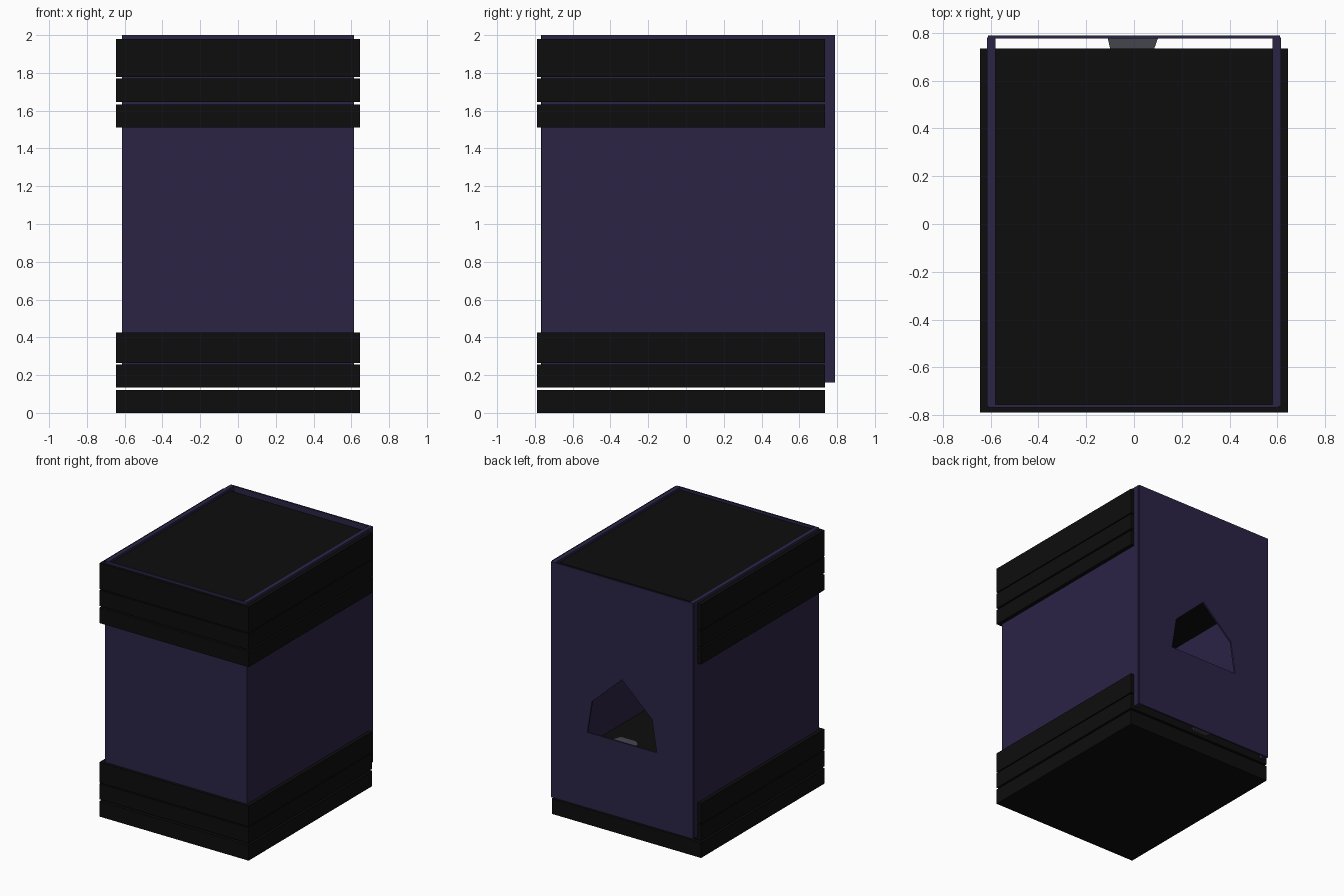
import bpy, bmesh

if "Cube" in bpy.data.objects:
    bpy.data.objects.remove(bpy.data.objects["Cube"])


def material(name, rgb):
    m = bpy.data.materials.new(name)
    m.diffuse_color = (*rgb, 1)
    m.use_nodes = True
    m.node_tree.nodes["Principled BSDF"].inputs["Base Color"].default_value = m.diffuse_color
    return m


black = material("black", (0.004, 0.004, 0.004))
purple = material("dark purple", (0.024, 0.017, 0.06))
grey = material("dark grey", (0.06, 0.06, 0.075))


def finish(name, bm, mat):
    bmesh.ops.recalc_face_normals(bm, faces=bm.faces)
    me = bpy.data.meshes.new(name)
    bm.to_mesh(me)
    bm.free()
    ob = bpy.data.objects.new(name, me)
    bpy.context.collection.objects.link(ob)
    if mat:
        me.materials.append(mat)
    return ob


def box(name, x, y, z, mat):
    bm = bmesh.new()
    bmesh.ops.create_cube(bm, size=1)
    for v in bm.verts:
        v.co = [lo + (hi - lo) * (c + 0.5) for c, (lo, hi) in zip(v.co, (x, y, z))]
    return finish(name, bm, mat)


def loft(name, start, end, mat):
    """Closed prism between two matching outlines."""
    bm = bmesh.new()
    a = [bm.verts.new(p) for p in start]
    b = [bm.verts.new(p) for p in end]
    bm.faces.new(a)
    bm.faces.new(b)
    n = len(a)
    for i in range(n):
        j = (i + 1) % n
        bm.faces.new((a[i], a[j], b[j], b[i]))
    return finish(name, bm, mat)


# Stacked slabs forming the base and the cap
base_levels = [(0, 0.12), (0.135, 0.257), (0.265, 0.425)]
cap_levels = [(1.512, 1.632), (1.645, 1.77), (1.778, 1.98)]
for part, levels in (("base", base_levels), ("cap", cap_levels)):
    for i, z in enumerate(levels):
        box(f"{part}_slab_{i + 1}", (-0.645, 0.645), (-0.79, 0.735), z, black)

# Walls
wall_z = (0.16, 2.0)
for side, s in (("left", -1), ("right", 1)):
    x = sorted((s * 0.58, s * 0.615))
    box(f"{side}_wall", x, (-0.765, 0.78), wall_z, purple)
box("front_wall", (-0.61, 0.605), (-0.768, -0.755), wall_z, purple)
back = box("back_wall", (-0.612, 0.612), (0.777, 0.79), wall_z, purple)

# Five-sided opening in the back wall
outline = [(-0.30, 0.75), (0.30, 0.75), (0.26, 1.0), (0, 1.24), (-0.26, 1.0)]
cutter = loft("opening_cutter", [(x, 0.7, z) for x, z in outline],
              [(x, 0.9, z) for x, z in outline], None)
cutter.hide_render = True
cutter.hide_viewport = True
cut = back.modifiers.new("opening", 'BOOLEAN')
cut.operation = 'DIFFERENCE'
cut.solver = 'EXACT'
cut.object = cutter

# Faceted post standing behind the opening
plan = [(-0.11, 0.777), (-0.10, 0.735), (-0.06, 0.70),
        (0.07, 0.70), (0.085, 0.735), (0.10, 0.777)]
loft("inner_post", [(x * 0.7, y, 0.16) for x, y in plan],
     [(x, y, 0.745) for x, y in plan], grey)
